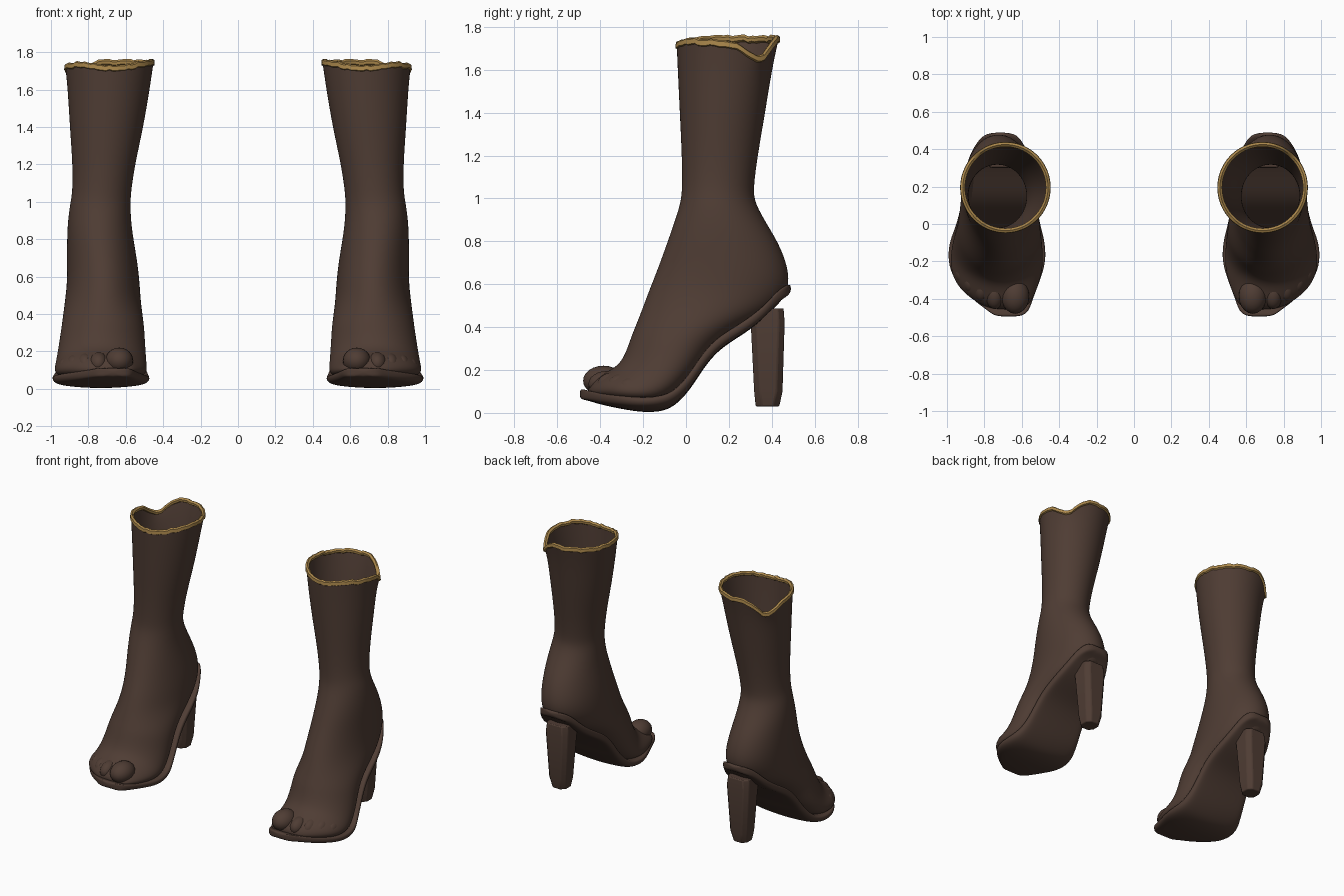
import bpy, bmesh, math, random
from mathutils import Vector

if "Cube" in bpy.data.objects:
    bpy.data.objects.remove(bpy.data.objects["Cube"])

random.seed(4)


def material(name, rgb):
    m = bpy.data.materials.new(name)
    m.diffuse_color = (*rgb, 1)
    m.use_nodes = True
    m.node_tree.nodes["Principled BSDF"].inputs["Base Color"].default_value = m.diffuse_color
    return m


BROWN = material("dark brown leather", (0.078, 0.046, 0.034))
GOLD = material("antique gold", (0.40, 0.24, 0.07))


def finish(bm, name, mat, subsurf=0, bevel=0, angle=50):
    """Turn a bmesh into an object mirrored to the other foot."""
    bmesh.ops.recalc_face_normals(bm, faces=bm.faces)
    me = bpy.data.meshes.new(name)
    bm.to_mesh(me)
    bm.free()
    me.materials.append(mat)
    ob = bpy.data.objects.new(name, me)
    bpy.context.collection.objects.link(ob)
    bpy.ops.object.select_all(action='DESELECT')
    ob.select_set(True)
    bpy.context.view_layer.objects.active = ob
    bpy.ops.object.shade_smooth_by_angle(angle=math.radians(angle))
    if bevel:
        b = ob.modifiers.new("bevel", 'BEVEL')
        b.width, b.segments = bevel, 2
    if subsurf:
        s = ob.modifiers.new("subsurf", 'SUBSURF')
        s.levels = s.render_levels = subsurf
    ob.modifiers.new("other_foot", 'MIRROR').use_mirror_merge = False
    return ob


def loft(rings, caps=(False, False), loop=False):
    bm = bmesh.new()
    vs = [[bm.verts.new(p) for p in r] for r in rings]
    n = len(vs[0])
    for a, b in zip(vs, vs[1:] + (vs[:1] if loop else [])):
        for i in range(n):
            j = (i + 1) % n
            bm.faces.new((a[i], a[j], b[j], b[i]))
    for use, r in zip(caps, (vs[0], vs[-1])):
        if use:
            bm.faces.new(r)
    return bm


# Uneven height of the shaft opening: deep notch at the outer back, shallow dip in front
def rim_drop(deg):
    def dip(c, w):
        d = (deg - c + 180) % 360 - 180
        return math.exp(-(d / w) ** 2)
    return 0.085 * dip(38, 20) + 0.03 * dip(-95, 35) + 0.02 * dip(0, 45)


# Leg and foot: front y, front z, back y, back z, inner x, outer x, width bias to the sole
SECTIONS = [
    (-.045, 1.75, .435, 1.75, .45, .925, 0),
    (-.04, 1.62, .405, 1.62, .468, .912, 0),
    (-.03, 1.4, .37, 1.4, .505, .90, 0),
    (-.02, 1.2, .335, 1.2, .55, .885, 0),
    (-.018, 1.05, .315, 1.05, .572, .885, 0),
    (-.025, .98, .32, .98, .575, .90, 0),
    (-.055, .89, .385, .87, .57, .912, 0),
    (-.09, .79, .445, .77, .555, .915, 0),
    (-.13, .68, .485, .65, .535, .915, .05),
    (-.17, .58, .475, .55, .525, .915, .05),
    (-.20, .50, .39, .46, .52, .925, .1),
    (-.23, .42, .25, .385, .51, .935, .1),
    (-.255, .36, .13, .30, .50, .945, .15),
    (-.275, .30, .05, .18, .495, .96, .25),
    (-.30, .245, -.06, .06, .487, .978, .35),
    (-.335, .21, -.18, .04, .485, .985, .35),
    (-.385, .185, -.30, .05, .51, .95, .35),
    (-.43, .16, -.41, .07, .55, .85, .3),
    (-.46, .12, -.455, .08, .59, .76, 0),
]
N = 32


def section(s, k):
    yf, zf, yb, zb, xl, xr, bias = s
    pts = []
    for i in range(N):
        a = 2 * math.pi * i / N
        p = math.sin(a)
        p += bias * (1 - p * p)
        t = (p + 1) / 2
        x = (xl + xr) / 2 + (xr - xl) / 2 * math.cos(a)
        drop = rim_drop(math.degrees(a)) * (1, .35)[k] if k < 2 else 0
        pts.append(Vector((x, yf + (yb - yf) * t, zf + (zb - zf) * t - drop)))
    return pts


rings = [section(s, k) for k, s in enumerate(SECTIONS)]
finish(loft(rings, (False, True)), "boot_body", BROWN, subsurf=2, angle=180)

# Gold trim: a worn flattened band that follows the opening
M, trim = 72, []
for i in range(M):
    a = 2 * math.pi * i / M
    ca, sa = math.cos(a), math.sin(a)
    z = 1.745 - rim_drop(math.degrees(a)) + random.uniform(-.004, .006)
    trim.append([(.6875 + (.236 + dx) * ca, .195 + (.238 + dx) * sa, z + dz)
                 for dx, dz in ((-.02, .004), (-.008, .014), (.004, .008),
                                (.006, -.014), (-.004, -.02), (-.018, -.012))])
finish(loft(trim, loop=True), "gold_trim", GOLD)

# Toes: centre x, y, z and radii
TOES = [(.635, -.385, .15, .075, .095, .07),
        (.745, -.37, .135, .052, .085, .06),
        (.815, -.335, .13, .048, .08, .06),
        (.875, -.295, .125, .045, .075, .058),
        (.92, -.25, .115, .042, .07, .052)]
bm = bmesh.new()
for x, y, z, rx, ry, rz in TOES:
    new = bmesh.ops.create_uvsphere(bm, u_segments=20, v_segments=12, radius=1)["verts"]
    for v in new:
        v.co = Vector((x + v.co.x * rx, y + v.co.y * ry, z + v.co.z * rz))
finish(bm, "toes", BROWN, angle=180)

# Sole: y, inner x, outer x, rim height, depth of the rounded underside
SOLE = [
    (-.497, .60, .74, .09, 0), (-.465, .56, .78, .085, .005),
    (-.40, .54, .87, .072, .015), (-.30, .50, .965, .06, .025),
    (-.20, .468, .998, .05, .033), (-.10, .475, .99, .06, .038),
    (-.04, .49, .965, .09, .025), (.02, .505, .945, .155, .015),
    (.08, .515, .93, .25, .012), (.15, .52, .92, .33, .012),
    (.25, .53, .91, .39, .012), (.36, .555, .885, .465, .008),
    (.43, .59, .845, .55, 0), (.493, .635, .795, .582, 0),
]
rings = []
for i, (y, xl, xr, z, deep) in enumerate(SOLE):
    a, b = SOLE[max(i - 1, 0)], SOLE[min(i + 1, len(SOLE) - 1)]
    slope = (b[3] - a[3]) / (b[0] - a[0])
    h = (.026 if i in (0, len(SOLE) - 1) else .02) * math.sqrt(1 + slope * slope)
    w = xr - xl
    top = [(xl + w * f, y, z + h) for f in (0, .06, .5, .94, 1)]
    low = [(xl + w * f, y, z - h - deep * d)
           for f, d in ((1, 0), (.88, .6), (.5, 1), (.12, .6), (0, 0))]
    rings.append(top + low)
finish(loft(rings, (True, True)), "sole", BROWN, subsurf=2, angle=180)

# Heel: tapered block with cut corners; z, front y, back y, half width
HEEL = [(.03, .325, .435, .055), (.10, .318, .45, .068),
        (.42, .302, .46, .088), (.488, .30, .455, .08)]
rings = []
for z, y0, y1, hw in HEEL:
    c, cx = .028, .71
    rings.append([(cx + x, y, z) for x, y in (
        (-hw + c, y0), (hw - c, y0), (hw, y0 + c), (hw, y1 - c),
        (hw - c, y1), (-hw + c, y1), (-hw, y1 - c), (-hw, y0 + c))])
finish(loft(rings, (True, True)), "heel", BROWN, bevel=.006, angle=40)
